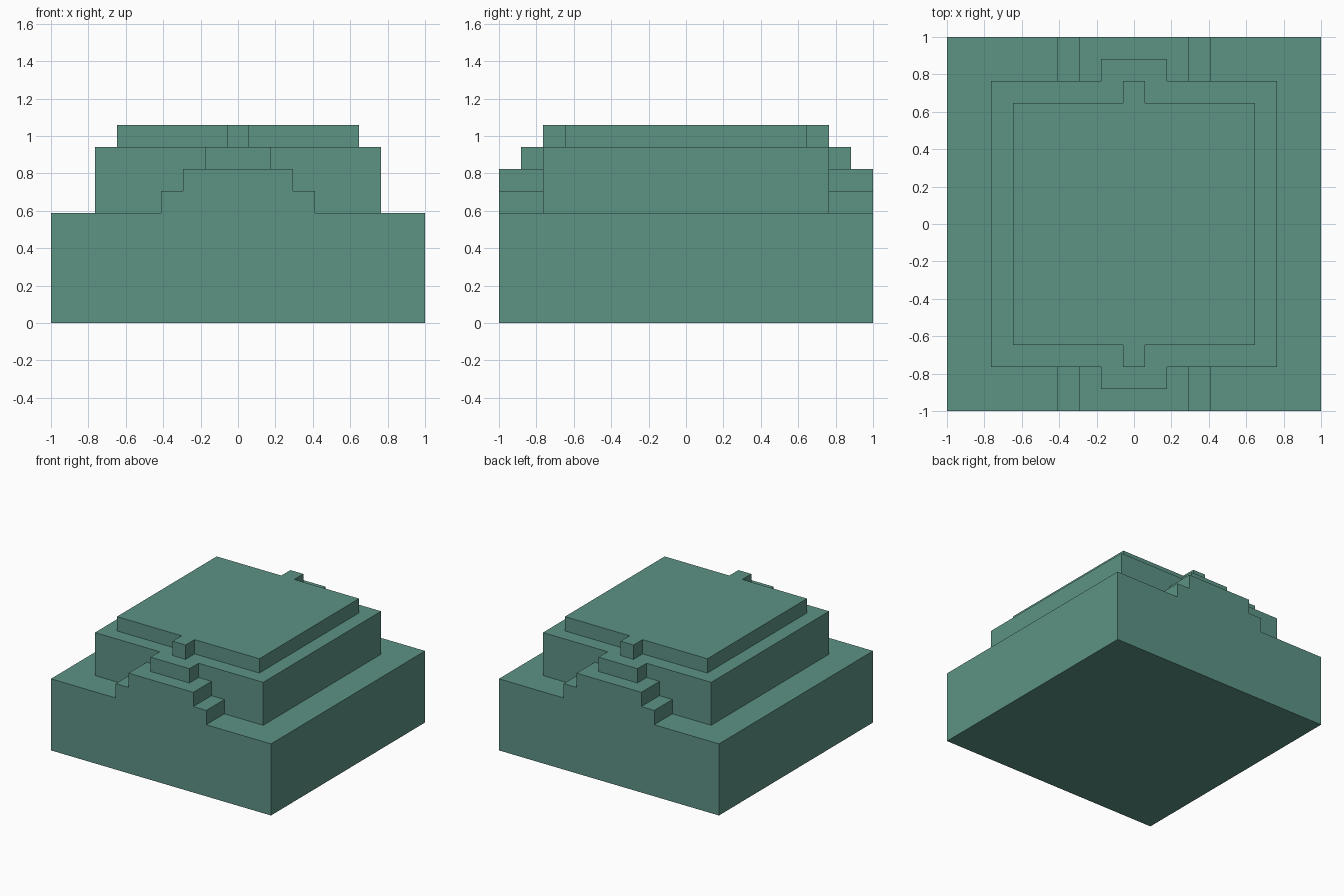
import bpy
import bmesh
from mathutils import Vector

UNIT = 2 / 17  # the whole model sits on a 17-step grid

cube = bpy.data.objects.get("Cube")
if cube:
    bpy.data.objects.remove(cube, do_unlink=True)

green = bpy.data.materials.new("muted_teal")
green.use_nodes = True
colour = (0.109, 0.292, 0.235, 1)
green.diffuse_color = colour
green.node_tree.nodes["Principled BSDF"].inputs["Base Color"].default_value = colour


def extrude_outline(name, points, direction):
    """Extrude a closed outline (grid steps) into a solid prism."""
    bm = bmesh.new()
    face = bm.faces.new([bm.verts.new(Vector(p) * UNIT) for p in points])
    result = bmesh.ops.extrude_face_region(bm, geom=[face], use_keep_orig=True)
    moved = [v for v in result["geom"] if isinstance(v, bmesh.types.BMVert)]
    bmesh.ops.translate(bm, verts=moved, vec=Vector(direction) * UNIT)
    bmesh.ops.recalc_face_normals(bm, faces=bm.faces)
    mesh = bpy.data.meshes.new(name)
    bm.to_mesh(mesh)
    bm.free()
    mesh.materials.append(green)
    obj = bpy.data.objects.new(name, mesh)
    bpy.context.collection.objects.link(obj)


def tier(name, half, tab_half, tab_reach, bottom, top):
    """Square slab with a centred tab on the front and back."""
    front = [(-half, -half), (-tab_half, -half), (-tab_half, -tab_reach),
             (tab_half, -tab_reach), (tab_half, -half), (half, -half)]
    back = [(-x, -y) for x, y in front]
    outline = [(x, y, bottom) for x, y in front + back]
    extrude_outline(name, outline, (0, 0, top - bottom))


# Base block with the stepped ridge, as one front profile run to the back
right_half = [(8.5, 0), (8.5, 5), (3.5, 5), (3.5, 6), (2.5, 6), (2.5, 7)]
profile = right_half + [(-x, z) for x, z in reversed(right_half)]
extrude_outline("stepped_base", [(x, -8.5, z) for x, z in profile], (0, 17, 0))

# Upper tiers, sunk slightly into what carries them
tier("middle_tier", 6.5, 1.5, 7.5, 4, 8)
tier("top_tier", 5.5, 0.5, 6.5, 7, 9)
